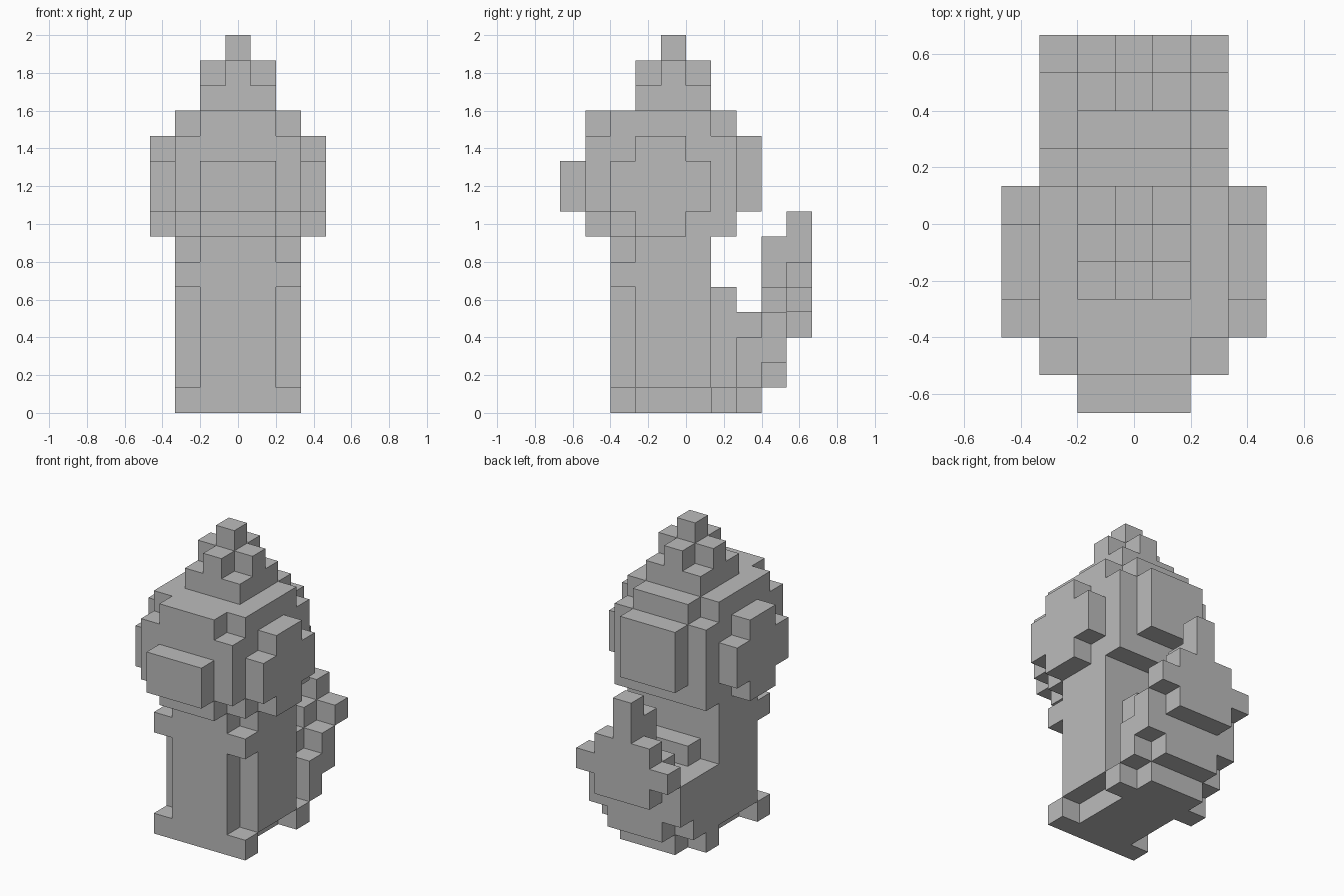
import bpy
import bmesh
from mathutils import Vector

cube = bpy.data.objects.get("Cube")
if cube:
    bpy.data.objects.remove(cube, do_unlink=True)

UNIT = 2 / 15  # edge of one block

stone = bpy.data.materials.new("plain_grey")
stone.use_nodes = True
grey = (0.5, 0.5, 0.5, 1)
stone.diffuse_color = grey
stone.node_tree.nodes["Principled BSDF"].inputs["Base Color"].default_value = grey


def box(half, y0, y1, z0, z1, x=0):
    """Blocks centred on column x, reaching half columns to each side."""
    return {(i, j, k) for i in range(x - half, x + half + 1)
            for j in range(y0, y1) for k in range(z0, z1)}


def pair(x, *span):
    """Single columns mirrored to both sides."""
    return box(0, *span, x=x) | box(0, *span, x=-x)


parts = {}

# Body with an upright front panel and narrow waist under the sides
parts["body"] = box(1, -3, 1, 0, 7) | pair(2, -2, 1, 1, 7)
parts["front_feet"] = pair(2, -3, -2, 0, 1)
parts["paws"] = pair(2, -3, -2, 5, 6)

# Hind part
parts["rump"] = (box(1, 1, 2, 0, 5) | box(1, 2, 3, 0, 4) | pair(2, 2, 3, 1, 3)
                 | box(0, 1, 2, 1, 4, x=-2) | box(0, 2, 3, 3, 4, x=-2))
parts["back_feet"] = pair(2, 1, 2, 0, 1)

# Tail, two stepped slabs rising to a tip
parts["tail_inner"] = (box(1, 3, 4, 1, 5) | box(2, 3, 4, 2, 4)
                       | box(0, 3, 4, 5, 7))
parts["tail_outer"] = (box(1, 4, 5, 3, 6) | box(2, 4, 5, 4, 5)
                       | box(0, 4, 5, 6, 8))

# Head with notched corners
parts["head"] = (box(1, -4, 2, 7, 12) | pair(2, -3, 1, 7, 12)
                 | pair(2, -4, -3, 8, 11) | pair(2, 1, 2, 7, 11))
parts["snout"] = box(1, -5, -4, 8, 10)
parts["head_back_plate"] = box(1, 2, 3, 8, 11)
parts["ears"] = pair(3, -3, 1, 8, 10) | pair(3, -2, 0, 7, 11)

# Stepped crest
parts["crest"] = (box(1, -2, 1, 12, 13) | box(1, -1, 0, 13, 14)
                  | box(0, -2, 1, 13, 14) | box(0, -1, 0, 14, 15))

solid = set().union(*parts.values())


def build(name, cells):
    """Make one part from the block sides that are open to the air."""
    bm = bmesh.new()
    for cell in cells:
        centre = Vector(cell) + Vector((0, 0.5, 0.5))
        for axis in range(3):
            for sign in (-1, 1):
                n = Vector((0, 0, 0))
                n[axis] = sign
                if tuple(int(a + b) for a, b in zip(cell, n)) in solid:
                    continue
                u = Vector((0, 0, 0))
                u[(axis + 1) % 3] = 1
                v = n.cross(u)
                corners = (-u - v, u - v, u + v, v - u)
                bm.faces.new([bm.verts.new((centre + (n + c) / 2) * UNIT)
                              for c in corners])
    bmesh.ops.remove_doubles(bm, verts=bm.verts, dist=0.001)
    mesh = bpy.data.meshes.new(name)
    bm.to_mesh(mesh)
    bm.free()
    mesh.materials.append(stone)
    bpy.context.collection.objects.link(bpy.data.objects.new(name, mesh))


for part_name, part_cells in parts.items():
    build(part_name, part_cells)
